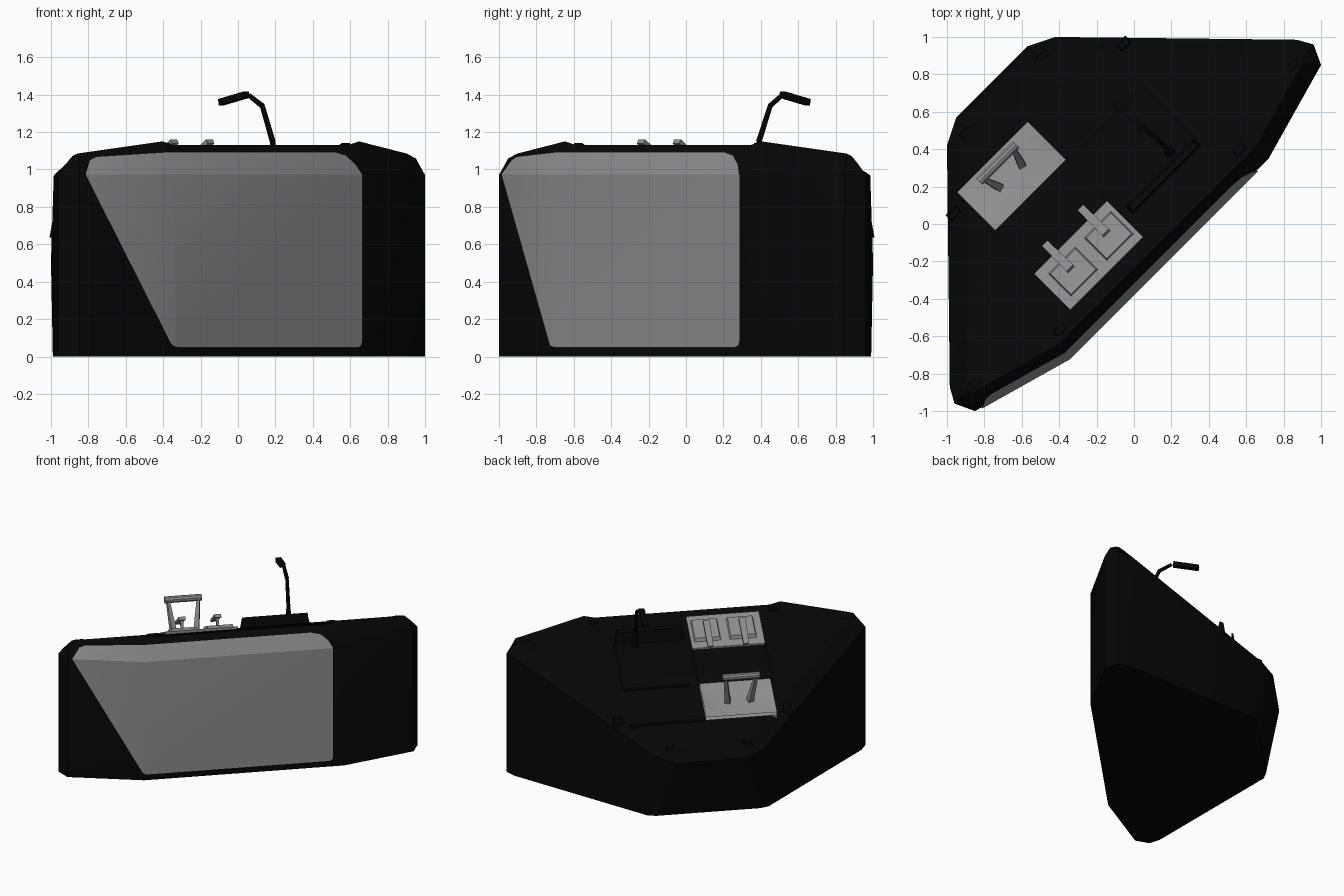
import bpy, bmesh, math
from mathutils import Vector

if "Cube" in bpy.data.objects:
    bpy.data.objects.remove(bpy.data.objects["Cube"])

R2 = math.sqrt(2)


def material(name, v):
    m = bpy.data.materials.new(name)
    m.diffuse_color = (v, v, v, 1)
    m.use_nodes = True
    m.node_tree.nodes["Principled BSDF"].inputs["Base Color"].default_value = m.diffuse_color
    return m


BLACK = material("matte black", 0.0018)
GREY = material("mid grey", 0.27)


def make(name, verts, faces, mat, angle=30):
    me = bpy.data.meshes.new(name)
    me.from_pydata([tuple(v) for v in verts], [], faces)
    bm = bmesh.new()
    bm.from_mesh(me)
    bmesh.ops.recalc_face_normals(bm, faces=bm.faces)
    bm.to_mesh(me)
    bm.free()
    me.materials.append(mat)
    ob = bpy.data.objects.new(name, me)
    bpy.context.collection.objects.link(ob)
    bpy.ops.object.select_all(action='DESELECT')
    ob.select_set(True)
    bpy.context.view_layer.objects.active = ob
    bpy.ops.object.shade_smooth_by_angle(angle=math.radians(angle))
    return ob


def deck(s, u, h=0.0):
    """Point on the sloping deck: s runs along the front, u towards the back."""
    return Vector(((s - u) / R2, (s + u) / R2, 1.07 - 0.5 * u + h))


BOX = [(0, 1, 2, 3), (4, 5, 6, 7), (0, 1, 5, 4), (1, 2, 6, 5), (2, 3, 7, 6), (3, 0, 4, 7)]


def deck_box(name, s0, s1, u0, u1, h0, h1, mat, taper=0.0):
    v = [deck(s, u, h0) for s, u in ((s0, u0), (s1, u0), (s1, u1), (s0, u1))]
    t = taper
    v += [deck(s, u, h1) for s, u in ((s0 + t, u0 + t), (s1 - t, u0 + t),
                                      (s1 - t, u1 - t), (s0 + t, u1 - t))]
    return make(name, v, BOX, mat)


def rod(name, a, b, w0, w1, mat, n=8, flat=1.0):
    """Tapered bar from a to b with n sides; flat squashes it vertically."""
    a, b = Vector(a), Vector(b)
    d = (b - a).normalized()
    side = d.cross(Vector((0, 0, 1)))
    side = side.normalized() if side.length > 0.01 else Vector((1, 0, 0))
    up = side.cross(d)
    v = []
    for p, w in ((a, w0), (b, w1)):
        for i in range(n):
            t = 2 * math.pi * (i + 0.5) / n
            v.append(p + side * math.cos(t) * w + up * math.sin(t) * w * flat)
    f = [(i, (i + 1) % n, n + (i + 1) % n, n + i) for i in range(n)]
    f += [tuple(range(n)), tuple(range(n, 2 * n))]
    return make(name, v, f, mat)


# Body outline: one half, then mirrored across the diagonal
def mirrored(half):
    return [Vector(p) for p in half] + [Vector((-y, -x)) for x, y in reversed(half)]


half = [(0.65, 0.28), (0.72, 0.35), (1.0, 0.85), (0.96, 0.96), (0.87, 0.985),
        (-0.42, 1.0), (-0.57, 0.95)]
outline = mirrored(half)
foot = mirrored(half[:5] + [(-0.34, 0.99), (-0.40, 0.96)])
N = len(outline)


def inset(poly, d):
    out = []
    for i, p in enumerate(poly):
        e0 = (p - poly[i - 1]).normalized()
        e1 = (poly[(i + 1) % len(poly)] - p).normalized()
        n0, n1 = Vector((-e0.y, e0.x)), Vector((-e1.y, e1.x))
        out.append(p + (n0 + n1) * (d / (1 + n0.dot(n1))))
    return out


def top_z(p):
    return 1.07 - 0.5 * (p.y - p.x) / R2


shoulder, rim = inset(outline, 0.045), inset(outline, 0.09)
verts = [(p.x, p.y, 0) for p in foot]
verts += [(p.x, p.y, min(0.97, top_z(p) - 0.06)) for p in outline]
shoulder3 = [Vector((p.x, p.y, min(1.09, top_z(p) - (0.045 if p.y - p.x < 0.5 else 0.03))))
             for p in shoulder]
verts += shoulder3
verts += [(p.x, p.y, 1.13 if i in (0, N - 1) else min(1.15, top_z(p)))
          for i, p in enumerate(rim)]
faces = []
for k in range(3):
    for i in range(N):
        j = (i + 1) % N
        a, b, c, d = k * N + i, k * N + j, (k + 1) * N + j, (k + 1) * N + i
        faces += [(a, b, c), (a, c, d)] if (k, i) == (1, N - 3) else [(a, b, c, d)]
faces += [tuple(range(N)), tuple(range(3 * N, 4 * N))]
make("console_body", verts, faces, BLACK, 25)

# Grey front cover wrapping the left wing and the centre, with a sloped upper strip
W, C, D = outline[N - 3], outline[N - 2], outline[1]
W2, C2, D2 = shoulder3[N - 3], shoulder3[N - 2], shoulder3[1]


def low(a, b, t, z):
    p = a.lerp(b, t)
    return Vector((p.x, p.y, z))


def strip(a, b, a2, b2, t, k):
    return low(a, b, t, 0.97).lerp(a2.lerp(b2, t), k)


cover = [
    low(W, C, 0.06, 0.97), low(W, C, 1, 0.97), low(W, C, 1, 0.05), low(W, C, 0.97, 0.07),
    low(C, D, 0.02, 0.045), low(C, D, 0.925, 0.045), low(C, D, 0.939, 0.053),
    low(C, D, 0.944, 0.075), low(C, D, 0.944, 0.97),
    strip(W, C, W2, C2, 0.12, 0.85), strip(W, C, W2, C2, 0.19, 1), C2,
    strip(C, D, C2, D2, 0.84, 1), strip(C, D, C2, D2, 0.89, 0.85),
    strip(C, D, C2, D2, 0.925, 0.45),
]
push = Vector((1, -1, 0.8)).normalized() * 0.008
make("front_cover", [v + push for v in cover],
     [(0, 3, 2, 1), (2, 4, 5, 6, 7, 8, 1), (0, 1, 11), (0, 11, 10), (0, 10, 9),
      (1, 8, 14, 13, 12, 11)], GREY, 20)

# Lever plate with two raised pads and paddles
deck_box("lever_plate", -0.566, -0.014, -0.085, 0.19, -0.05, 0.012, GREY)
for i, s in enumerate((-0.41, -0.14)):
    deck_box(f"lever_pad_{i}", s - 0.105, s + 0.105, -0.04, 0.14, 0.0, 0.035, GREY, 0.012)
    rod(f"lever_post_{i}", deck(s, 0.07), deck(s, 0.10, 0.12), 0.012, 0.018, GREY, 4)
    rod(f"lever_paddle_{i}", deck(s, 0.07, 0.115), deck(s, 0.26, 0.085), 0.036, 0.030, GREY, 4, 0.5)

# Handle plate: shallow dished middle between raised ends
s0, s1, u0, u1 = -0.55, -0.014, 0.50, 0.79
v, n = [], 8
for s in (s0, s0 + 0.06, s1 - 0.06, s1):
    for j in range(n + 1):
        t = j / n
        dish = 0.02 * math.sin(math.pi * t) if s0 < s < s1 else 0
        v.append(deck(s, u0 + (u1 - u0) * t, 0.022 - dish))
f = [(k * (n + 1) + j, k * (n + 1) + j + 1, (k + 1) * (n + 1) + j + 1, (k + 1) * (n + 1) + j)
     for k in range(3) for j in range(n)]
make("handle_plate", v, f, GREY)
deck_box("handle_plate_base", s0, s1, u0, u1, -0.05, 0.001, GREY)

# Throttle handle: two splayed legs and a cross bar
for i, (sa, sb) in enumerate(((-0.37, -0.40), (-0.20, -0.17))):
    rod(f"handle_leg_{i}", deck(sa, 0.65), deck(sb, 0.74, 0.285), 0.03, 0.016, GREY, 4)
rod("handle_bar", deck(-0.425, 0.745, 0.295), deck(-0.145, 0.745, 0.295), 0.026, 0.026, GREY, 10)

# Display hood and deck ridges
deck_box("display_hood", 0.03, 0.55, 0.04, 0.10, -0.02, 0.085, BLACK, 0.015)
for i, (a, b, c, d) in enumerate(((-0.02, 0.0, 0.19, 0.5), (-0.575, -0.56, 0.19, 0.5),
                                  (-0.01, 0.56, 0.785, 0.80), (0.06, 0.56, 0.48, 0.495),
                                  (0.55, 0.565, 0.10, 0.5))):
    deck_box(f"deck_ridge_{i}", a, b, c, d, -0.02, 0.010, BLACK)

# Small clips around the rim, mirrored in pairs
for i, (s, u, h) in enumerate(((0.68, -0.12, 0.004), (1.20, 0.0, 0.004),
                               (0.64, 0.72, 0.012), (0.29, 0.98, 0.006))):
    for sign in (-1, 1):
        deck_box(f"rim_clip_{i}_{'l' if sign < 0 else 'r'}", sign * s - 0.04, sign * s + 0.04,
                 u - 0.025, u + 0.025, -0.06, h, BLACK, 0.01)

# Microphone on a bent stalk
path = [(0.19, 0.385, 1.02), (0.185, 0.39, 1.15), (0.13, 0.45, 1.34), (0.06, 0.51, 1.395)]
for i in range(3):
    rod(f"stalk_{i}", path[i], path[i + 1], 0.03 if i == 0 else 0.016, 0.014, BLACK, 6)
rod("microphone_head", (0.045, 0.515, 1.40), (-0.09, 0.65, 1.36), 0.03, 0.03, BLACK, 4, 0.8)
